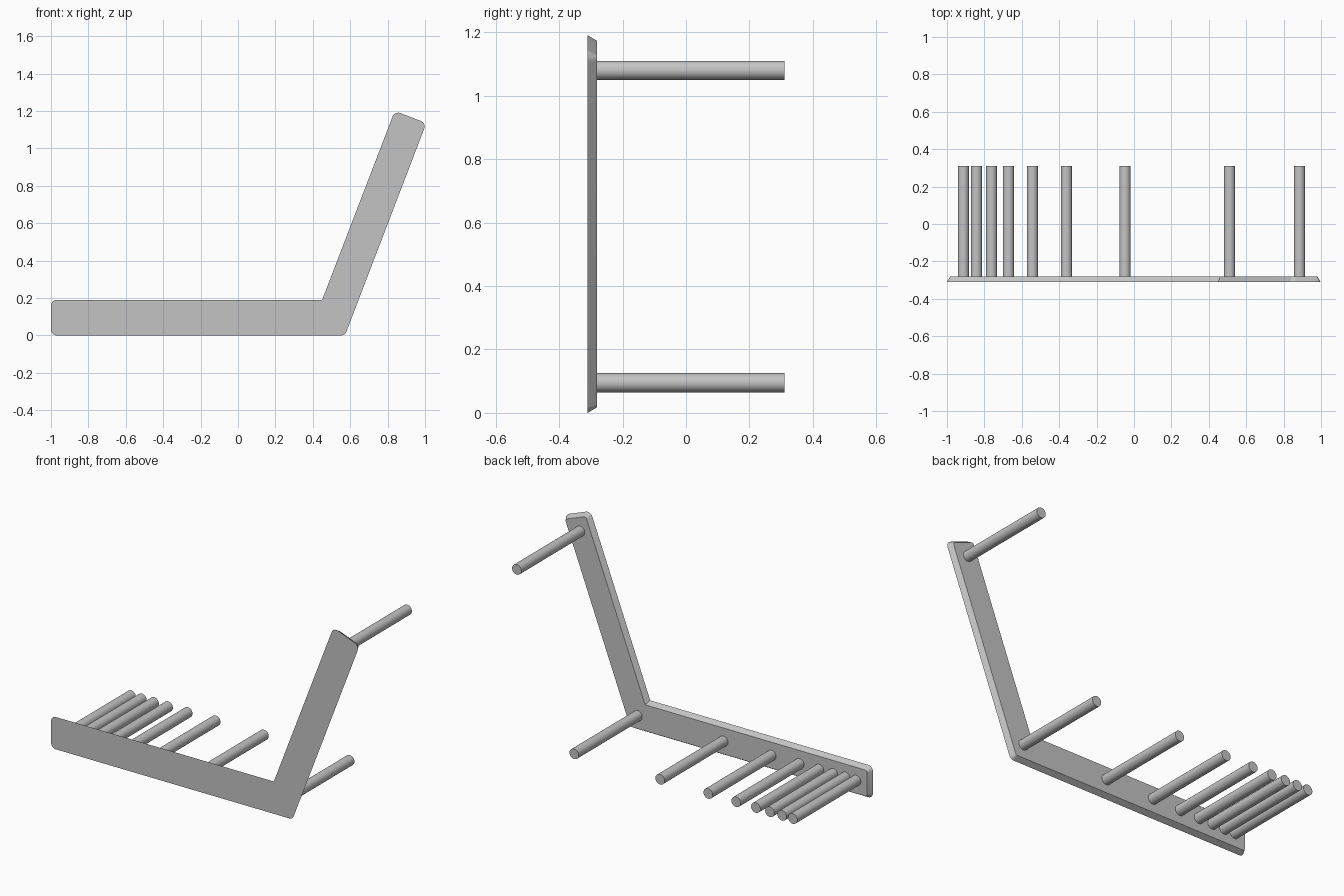
import bpy, bmesh, math
from mathutils import Vector

cube = bpy.data.objects.get("Cube")
if cube:
    bpy.data.objects.remove(cube)

FRONT, BACK, PEG_END = -0.31, -0.28, 0.31
BEVEL, ROUND, PEG_R = 0.018, 0.032, 0.03

grey = bpy.data.materials.new("plain grey")
grey.use_nodes = True
COLOR = (0.55, 0.55, 0.55, 1)
grey.diffuse_color = COLOR
grey.node_tree.nodes["Principled BSDF"].inputs["Base Color"].default_value = COLOR


def outline(corners, inset):
    """Counter-clockwise outline moved inwards, convex corners rounded."""
    pts = []
    for i, (x, z, r) in enumerate(corners):
        p = Vector((x, z))
        a = (p - Vector(corners[i - 1][:2])).normalized()
        b = (Vector(corners[(i + 1) % len(corners)][:2]) - p).normalized()
        na, nb = Vector((-a.y, a.x)), Vector((-b.y, b.x))
        miter = (na + nb) / (1 + na.dot(nb))
        if r == 0:
            pts.append(p + miter * inset)
            continue
        centre = p + miter * r
        start = math.atan2(-na.y, -na.x)
        turn = math.atan2(a.x * b.y - a.y * b.x, a.dot(b))
        for k in range(9):
            t = start + turn * k / 8
            pts.append(centre + Vector((math.cos(t), math.sin(t))) * (r - inset))
    return pts


def finish(obj):
    obj.data.materials.append(grey)
    bpy.ops.object.select_all(action='DESELECT')
    obj.select_set(True)
    bpy.context.view_layer.objects.active = obj
    bpy.ops.object.shade_smooth_by_angle(angle=math.radians(30))


# Bent plate: wide front, narrower back, sloping rim
corners = [(-1, 0, ROUND), (0.572, 0, ROUND), (1.007, 1.135, ROUND),
           (0.838, 1.2, ROUND), (0.45, 0.19, 0), (-1, 0.19, ROUND)]
bm = bmesh.new()
front = [bm.verts.new((p.x, FRONT, p.y)) for p in outline(corners, 0)]
back = [bm.verts.new((p.x, BACK, p.y)) for p in outline(corners, BEVEL)]
bm.faces.new(front)
bm.faces.new(back[::-1])
for i in range(len(front)):
    bm.faces.new((front[i - 1], back[i - 1], back[i], front[i]))
bmesh.ops.recalc_face_normals(bm, faces=bm.faces)
mesh = bpy.data.meshes.new("bent_plate")
bm.to_mesh(mesh)
bm.free()
plate = bpy.data.objects.new("bent_plate", mesh)
bpy.context.collection.objects.link(plate)
finish(plate)


# Round pegs standing out of the back
def peg(name, x, z):
    bpy.ops.mesh.primitive_cylinder_add(
        vertices=32, radius=PEG_R, depth=PEG_END - BACK,
        location=(x, (PEG_END + BACK) / 2, z), rotation=(math.pi / 2, 0, 0))
    obj = bpy.context.object
    obj.name = name
    finish(obj)


row = [-0.912, -0.842, -0.762, -0.671, -0.543, -0.361, -0.048, 0.511]
for n, x in enumerate(row, 1):
    peg(f"row_peg_{n}", x, 0.095)
peg("top_peg", 0.885, 1.08)
